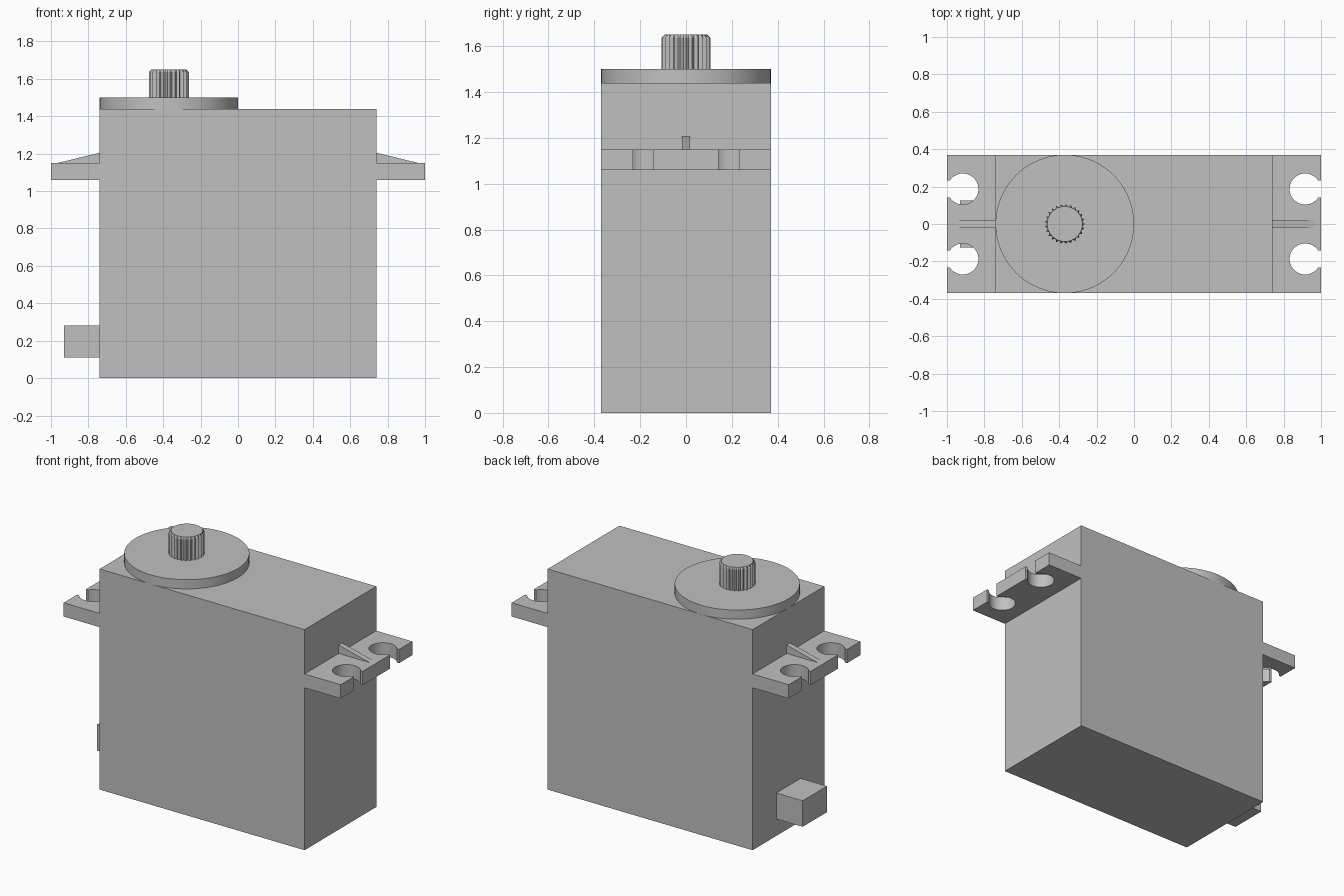
import bpy
import bmesh
from math import asin, cos, pi, sin

cube = bpy.data.objects.get("Cube")
if cube:
    bpy.data.objects.remove(cube, do_unlink=True)

# One plain grey plastic for everything
grey = bpy.data.materials.new("grey_plastic")
grey.use_nodes = True
color = (0.53, 0.53, 0.53, 1)
grey.diffuse_color = color
grey.node_tree.nodes["Principled BSDF"].inputs["Base Color"].default_value = color


def loft(name, loops, smooth=False):
    """Skin a stack of equal-length point loops and cap both ends."""
    bm = bmesh.new()
    rings = [[bm.verts.new(p) for p in loop] for loop in loops]
    n = len(rings[0])
    for low, high in zip(rings, rings[1:]):
        for i in range(n):
            j = (i + 1) % n
            bm.faces.new((low[i], low[j], high[j], high[i]))
    bm.faces.new(rings[0])
    bm.faces.new(rings[-1])
    bmesh.ops.recalc_face_normals(bm, faces=bm.faces)
    mesh = bpy.data.meshes.new(name)
    bm.to_mesh(mesh)
    bm.free()
    mesh.materials.append(grey)
    obj = bpy.data.objects.new(name, mesh)
    bpy.context.collection.objects.link(obj)
    if smooth:
        bpy.ops.object.select_all(action="DESELECT")
        obj.select_set(True)
        bpy.context.view_layer.objects.active = obj
        bpy.ops.object.shade_smooth_by_angle(angle=pi / 6)
    return obj


def extrude(name, outline, z0, z1, smooth=False):
    return loft(name, [[(x, y, z) for x, y in outline] for z in (z0, z1)], smooth)


def box(name, x0, x1, y, z0, z1):
    return extrude(name, [(x0, -y), (x1, -y), (x1, y), (x0, y)], z0, z1)


def ring(cx, radii, count, z):
    """Circle of points that cycles through the given radii."""
    pts = []
    for i in range(count):
        a, r = 2 * pi * i / count, radii[i % len(radii)]
        pts.append((cx + r * cos(a), r * sin(a), z))
    return pts


HALF_X, HALF_Y, TOP = 0.74, 0.37, 1.44
SHAFT_X = -0.37

# Case and cable outlet
box("case", -HALF_X, HALF_X, HALF_Y, 0, TOP)
box("cable_outlet", -0.93, -HALF_X, 0.125, 0.11, 0.28)

# Round gear cover
loft("gear_cover", [ring(SHAFT_X, [0.37], 96, z) for z in (TOP, 1.5)], True)

# Splined output shaft with a chamfered tip
teeth = 50
loft("output_shaft", [
    ring(SHAFT_X, [0.107, 0.094], teeth, 1.5),
    ring(SHAFT_X, [0.107, 0.094], teeth, 1.637),
    ring(SHAFT_X, [0.094], teeth, 1.65),
])


def tab_outline(side):
    """Mounting tab with two round holes opening through the outer edge."""
    hole_x, hole_r, slot = 0.915, 0.083, 0.045
    start = asin(slot / hole_r)
    pts = [(HALF_X, -HALF_Y), (1, -HALF_Y)]
    for cy in (-0.187, 0.187):
        pts.append((1, cy - slot))
        steps = 36
        for i in range(steps + 1):
            a = -start - (2 * pi - 2 * start) * i / steps
            pts.append((hole_x + hole_r * cos(a), cy + hole_r * sin(a)))
        pts.append((1, cy + slot))
    pts += [(1, HALF_Y), (HALF_X, HALF_Y)]
    return [(side * x, y) for x, y in pts]


# Mounting tabs, each with a sloping stiffening rib
for side, label in ((1, "left"), (-1, "right")):
    extrude(label + "_mounting_tab", tab_outline(side), 1.06, 1.15, True)
    wedge = [(HALF_X, 1.15), (0.965, 1.15), (HALF_X, 1.205)]
    loft(label + "_rib", [[(side * x, y, z) for x, z in wedge]
                          for y in (-0.018, 0.018)])
